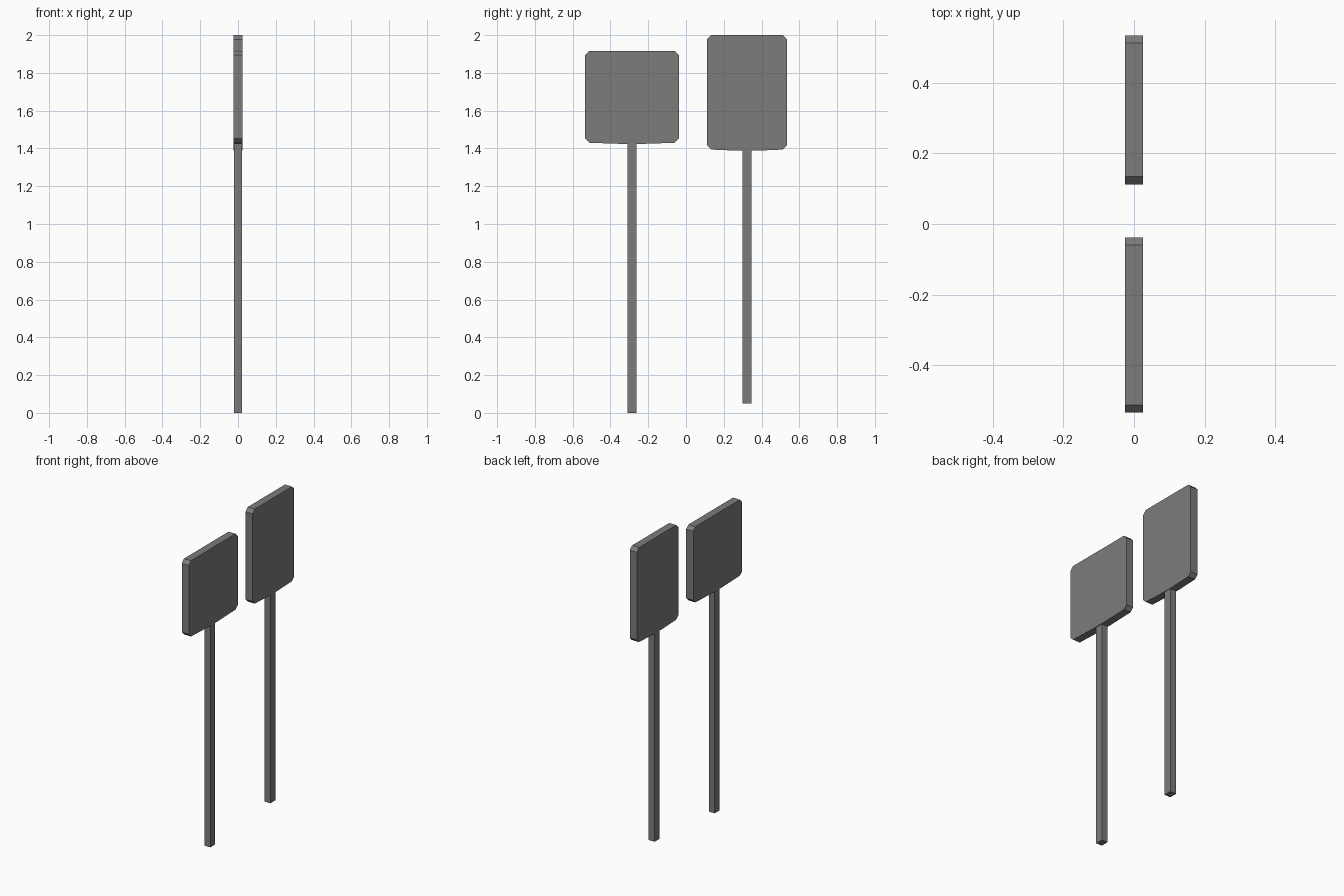
import bpy
import bmesh

cube = bpy.data.objects.get("Cube")
if cube:
    bpy.data.objects.remove(cube, do_unlink=True)

grey = bpy.data.materials.new("sign_grey")
grey.use_nodes = True
colour = (0.2, 0.2, 0.2, 1)
grey.diffuse_color = colour
grey.node_tree.nodes["Principled BSDF"].inputs["Base Color"].default_value = colour


def extrude_outline(name, outline, half_depth):
    """Extrude a (y, z) outline symmetrically along x."""
    bm = bmesh.new()
    face = bm.faces.new([bm.verts.new((-half_depth, y, z)) for y, z in outline])
    new = bmesh.ops.extrude_face_region(bm, geom=[face])["geom"]
    verts = [v for v in new if isinstance(v, bmesh.types.BMVert)]
    bmesh.ops.translate(bm, verts=verts, vec=(2 * half_depth, 0, 0))
    bmesh.ops.recalc_face_normals(bm, faces=bm.faces)
    mesh = bpy.data.meshes.new(name)
    bm.to_mesh(mesh)
    bm.free()
    mesh.materials.append(grey)
    obj = bpy.data.objects.new(name, mesh)
    bpy.context.collection.objects.link(obj)


def signpost(name, y0, y1, bottom, top, foot, chamfer=0.022, sag=0.006):
    mid = (y0 + y1) / 2
    c, w = chamfer, 0.025
    # Panel with clipped corners and a slightly sagging lower edge
    panel = [(y0, bottom + sag + c), (y0 + c, bottom + sag),
             (mid - 2 * w, bottom), (mid + 2 * w, bottom),
             (y1 - c, bottom + sag), (y1, bottom + sag + c),
             (y1, top - c), (y1 - c, top), (y0 + c, top), (y0, top - c)]
    extrude_outline(name + "_panel", panel, 0.025)
    # Square post reaching the panel's lower edge
    post = [(mid - w, foot), (mid + w, foot), (mid + w, bottom), (mid - w, bottom)]
    extrude_outline(name + "_post", post, 0.021)


signpost("wide_sign", -0.534, -0.038, 1.424, 1.916, 0)
signpost("tall_sign", 0.112, 0.534, 1.388, 2.0, 0.05)
